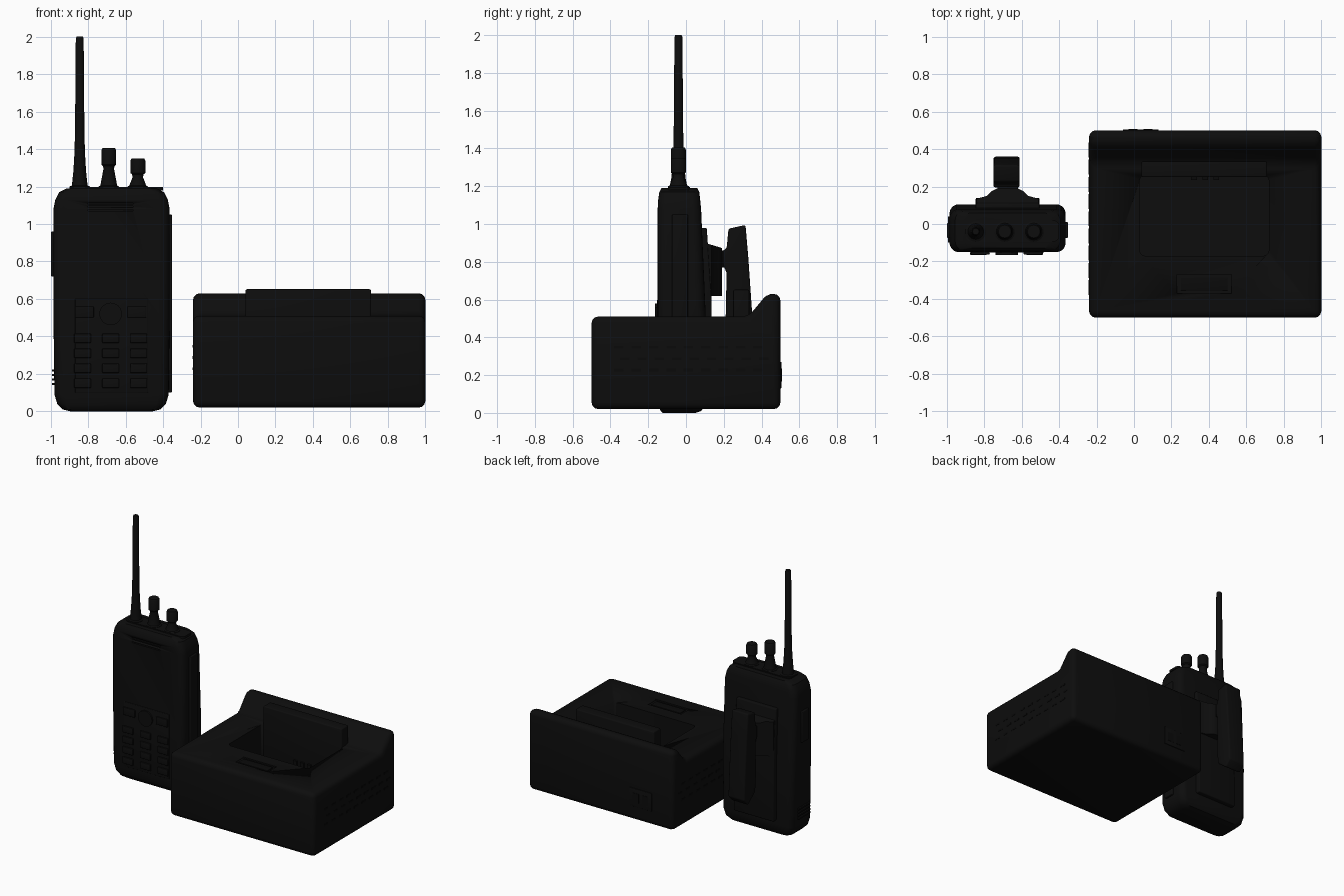
import bpy, bmesh, math
from mathutils import Vector

cube = bpy.data.objects.get("Cube")
if cube:
    bpy.data.objects.remove(cube, do_unlink=True)


def material(name, value):
    m = bpy.data.materials.new(name)
    m.use_nodes = True
    m.diffuse_color = (value, value, value, 1)
    m.node_tree.nodes["Principled BSDF"].inputs["Base Color"].default_value = (value, value, value, 1)
    return m


BLACK = material("black plastic", 0.004)
DARK = material("dark recess", 0.003)


def finish(name, bm, mat=BLACK, bevel=0, segments=3):
    bmesh.ops.recalc_face_normals(bm, faces=bm.faces)
    me = bpy.data.meshes.new(name)
    bm.to_mesh(me)
    bm.free()
    me.materials.append(mat)
    ob = bpy.data.objects.new(name, me)
    bpy.context.collection.objects.link(ob)
    bpy.ops.object.select_all(action="DESELECT")
    ob.select_set(True)
    bpy.context.view_layer.objects.active = ob
    if bevel:
        mod = ob.modifiers.new("Bevel", "BEVEL")
        mod.width, mod.segments, mod.limit_method = bevel, segments, "ANGLE"
        bpy.ops.object.modifier_apply(modifier=mod.name)
    bpy.ops.object.shade_smooth_by_angle(angle=math.radians(35))
    return ob


def loft(name, rings, mat=BLACK, bevel=0):
    """Skin a stack of matching point rings and cap both ends."""
    bm = bmesh.new()
    loops = [[bm.verts.new(p) for p in ring] for ring in rings]
    n = len(loops[0])
    for a, b in zip(loops, loops[1:]):
        for i in range(n):
            bm.faces.new((a[i], a[(i + 1) % n], b[(i + 1) % n], b[i]))
    bm.faces.new(loops[0])
    bm.faces.new(loops[-1])
    return finish(name, bm, mat, bevel)


def box(name, x, y, z, bevel=0, mat=BLACK):
    return loft(name, [[(x[0], y[0], h), (x[1], y[0], h), (x[1], y[1], h), (x[0], y[1], h)] for h in z], mat, bevel)


def side_prism(name, x, profile, bevel=0):
    return loft(name, [[(px, y, z) for y, z in profile] for px in x], BLACK, bevel)


def rounded_ring(x0, x1, y0, y1, z, r):
    ring = []
    corners = ((x1 - r, y1 - r), (x0 + r, y1 - r), (x0 + r, y0 + r), (x1 - r, y0 + r))
    for k, (cx, cy) in enumerate(corners):
        for i in range(6):
            a = math.pi / 2 * (k + i / 5)
            ring.append((cx + r * math.cos(a), cy + r * math.sin(a), z))
    return ring


def turned(name, x, y, profile, sides=24):
    turn = [2 * math.pi * i / sides for i in range(sides)]
    return loft(name, [[(x + r * math.cos(a), y + r * math.sin(a), z) for a in turn] for r, z in profile])


def cut(target, cutter):
    cutter.hide_render = True
    mod = target.modifiers.new("Cut", "BOOLEAN")
    mod.operation, mod.object, mod.solver = "DIFFERENCE", cutter, "EXACT"
    bpy.context.view_layer.objects.active = target
    bpy.ops.object.modifier_apply(modifier=mod.name)
    bpy.data.objects.remove(cutter, do_unlink=True)


# Radio body: inset in x, back y, height
sections = [(0.09, 0.05, 0), (0.05, 0.08, 0.01), (0.02, 0.1, 0.04), (0.005, 0.105, 0.09),
            (0, 0.105, 0.5), (0, 0.08, 1.08), (0.01, 0.075, 1.13), (0.03, 0.07, 1.17), (0.07, 0.06, 1.19)]
body = loft("radio_body", [rounded_ring(-0.985 + i, -0.365 - i, -0.15 + i * 0.3, b, z, 0.05)
                           for i, b, z in sections])

# Speaker slots and recessed top deck
for i in range(3):
    z = 1.07 + i * 0.017
    cut(body, box("slot_cutter", (-0.8, -0.56), (-0.2, -0.135), (z, z + 0.008)))
loft("top_deck", [rounded_ring(-0.9, -0.4, -0.095, 0.02, z, 0.03) for z in (1.18, 1.197)])

# Antenna and control knobs
turned("antenna", -0.845, -0.04, [(0.055, 1.18), (0.055, 1.2), (0.042, 1.205), (0.034, 1.28),
                                  (0.028, 1.38), (0.025, 1.5), (0.021, 1.99), (0.017, 2.0)])
for name, x, low, top in (("channel_knob", -0.69, 1.31, 1.405), ("volume_knob", -0.535, 1.265, 1.35)):
    turned(name, x, -0.04, [(0.055, 1.18), (0.055, 1.2), (0.045, 1.205), (0.028, low - 0.015),
                            (0.031, low), (0.04, low + 0.008), (0.04, top - 0.012), (0.034, top)])

# Keypad with round navigation button
keys = [box("keypad_panel", (-0.87, -0.48), (-0.153, -0.14), (0.1, 0.6), 0.004)]
for row in range(4):
    for x in (-0.83, -0.68, -0.53):
        z = 0.15 + row * 0.08
        box("key", (x - 0.045, x + 0.045), (-0.165, -0.15), (z - 0.025, z + 0.025), 0.005)
for x in (-0.82, -0.54):
    box("menu_key", (x - 0.05, x + 0.05), (-0.163, -0.15), (0.5, 0.56), 0.005)
turn = [2 * math.pi * i / 24 for i in range(24)]
loft("navigation_button", [[(-0.68 + 0.06 * math.cos(a), y, 0.52 + 0.06 * math.sin(a)) for a in turn]
                           for y in (-0.165, -0.14)])

# Side controls
box("talk_button", (-0.998, -0.97), (-0.075, 0.005), (0.72, 0.96), 0.006)
for i in range(4):
    z = 0.14 + i * 0.024
    box("grip_rib", (-0.993, -0.97), (-0.1, 0.04), (z, z + 0.012))
box("accessory_cover", (-0.38, -0.352), (-0.075, 0.01), (0.1, 1.05), 0.006)

# Belt clip: back plate, spring block and lever
side_prism("clip_plate", (-0.845, -0.505),
           [(0.05, 0.98), (0.11, 0.98), (0.135, 0.6), (0.14, 0.12), (0.05, 0.12)], 0.008)
half = [(0.17, 0.08), (0.165, 0.135), (0.11, 0.15), (0.085, 0.175), (0.055, 0.19)]
outline = [(-0.675 + x, y) for x, y in half] + [(-0.675 - x, y) for x, y in reversed(half)]
loft("clip_block", [[(x, y, z if z < 0.7 else 0.93 - y * 0.3) for x, y in outline] for z in (0.62, 0.89)])
box("clip_hinge", (-0.73, -0.62), (0.17, 0.23), (0.77, 0.86), 0.006)
side_prism("clip_lever", (-0.75, -0.61),
           [(0.225, 0.975), (0.315, 0.995), (0.33, 0.82), (0.352, 0.5), (0.36, 0.34), (0.31, 0.29),
            (0.22, 0.36), (0.21, 0.5), (0.215, 0.74), (0.195, 0.79), (0.195, 0.86), (0.215, 0.87)], 0.015)

# Charger dock with raised rear lip and radio pocket
dock = side_prism("charger_dock", (-0.24, 1.0),
                  [(-0.5, 0.02), (0.5, 0.02), (0.5, 0.63), (0.43, 0.63), (0.33, 0.51), (-0.5, 0.51)], 0.035)
cut(dock, loft("pocket_cutter", [rounded_ring(0.03, 0.72, -0.17, 0.26, z, 0.03) for z in (0.22, 0.8)]))
box("pocket_back_rest", (0.04, 0.71), (0.25, 0.335), (0.2, 0.652), 0.008)
for x in (0.32, 0.38, 0.44):
    box("charging_contact", (x - 0.015, x + 0.015), (0.235, 0.255), (0.27, 0.31), 0, DARK)

# Indicator window
cut(dock, box("window_cutter", (0.23, 0.52), (-0.37, -0.27), (0.5, 0.6)))
box("indicator_window", (0.25, 0.5), (-0.355, -0.285), (0.49, 0.507), 0.003, DARK)

# Side vents
for side, x in (("left", 1.0), ("right", -0.24)):
    for row in range(3):
        for i in range(9):
            y = -0.38 + i * 0.092 + (row % 2) * 0.03
            z = 0.22 + row * 0.06
            box(side + "_vent", (x - 0.002, x + 0.002), (y, y + 0.05), (z, z + 0.014), 0, DARK)

# Rear power socket
box("socket_panel", (-0.06, 0.13), (0.49, 0.505), (0.13, 0.27), 0.003)
for x in (-0.03, 0.05):
    box("power_socket", (x, x + 0.05), (0.503, 0.507), (0.165, 0.235), 0, DARK)
